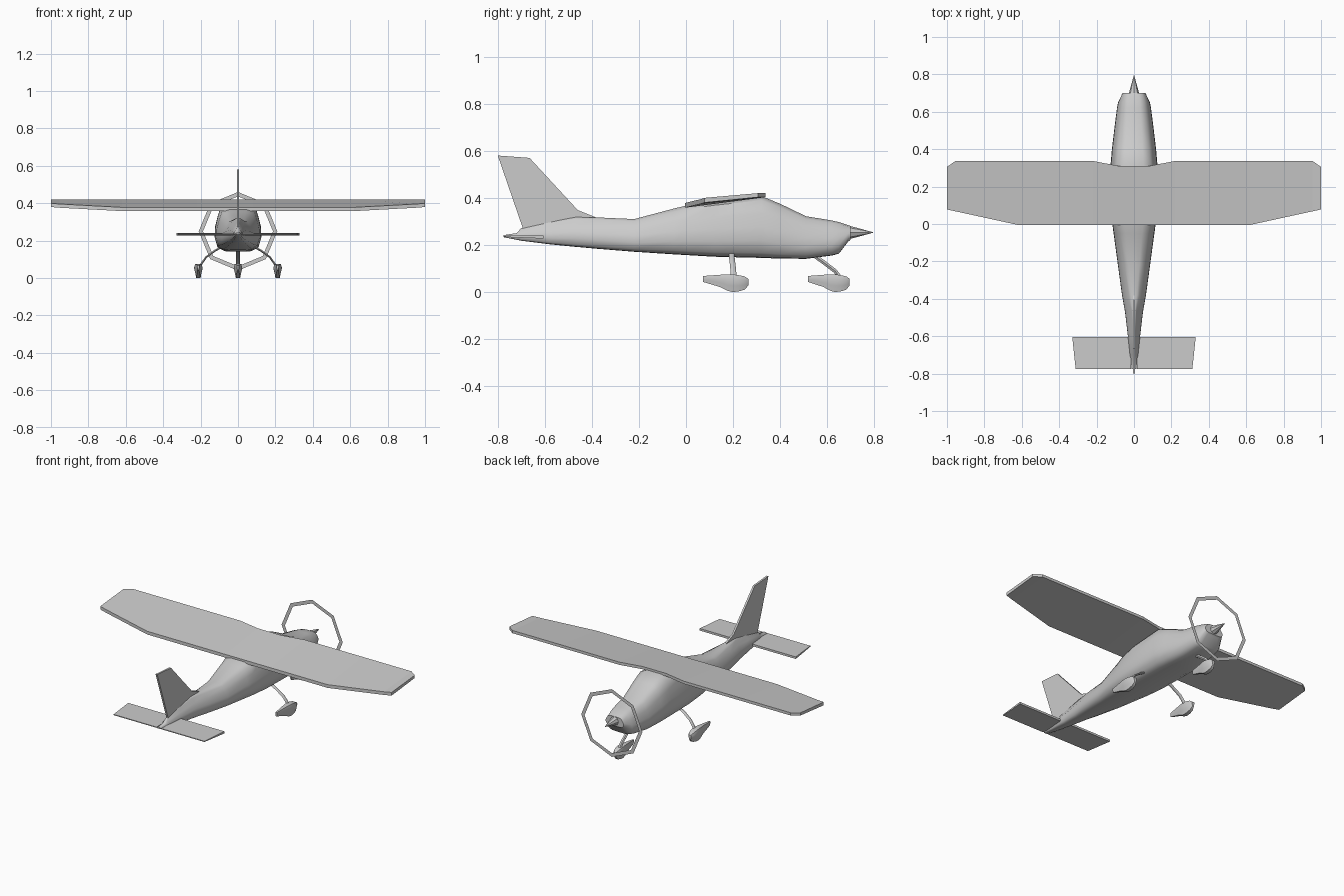
import bpy, bmesh, math
from mathutils import Vector

if "Cube" in bpy.data.objects:
    bpy.data.objects.remove(bpy.data.objects["Cube"])


def finish(name, bm, smooth=None):
    bmesh.ops.recalc_face_normals(bm, faces=bm.faces)
    me = bpy.data.meshes.new(name)
    bm.to_mesh(me)
    bm.free()
    ob = bpy.data.objects.new(name, me)
    bpy.context.collection.objects.link(ob)
    if smooth:
        bpy.ops.object.select_all(action='DESELECT')
        ob.select_set(True)
        bpy.context.view_layer.objects.active = ob
        bpy.ops.object.shade_smooth_by_angle(angle=math.radians(smooth))
    return ob


def loft(name, rings, smooth=None, caps=True):
    bm = bmesh.new()
    rows = [[bm.verts.new(p) for p in r] for r in rings]
    n = len(rows[0])
    for a, b in zip(rows, rows[1:]):
        for i in range(n):
            j = (i + 1) % n
            bm.faces.new((a[i], a[j], b[j], b[i]))
    if caps:
        bm.faces.new(rows[0])
        bm.faces.new(rows[-1])
    return finish(name, bm, smooth)


def section(y, zb, zt, w, half, x0=0):
    """Symmetric ring from half-profile points (fraction of width, fraction of height)."""
    pts = half + [(-u, v) for u, v in reversed(half) if u > 0]
    return [(x0 + u * w, y, zb + v * (zt - zb)) for u, v in pts]


# Fuselage: y, bottom, top, half width, top width ratio
stations = [
    (-0.775, 0.233, 0.242, 0.012, .7), (-0.72, 0.222, 0.25, 0.018, .5),
    (-0.70, 0.218, 0.272, 0.022, .3), (-0.58, 0.203, 0.298, 0.035, .25),
    (-0.47, 0.192, 0.318, 0.048, .25), (-0.38, 0.184, 0.317, 0.064, .45),
    (-0.22, 0.171, 0.31, 0.086, .6), (-0.05, 0.16, 0.355, 0.109, .7),
    (0.0, 0.157, 0.367, 0.116, .75), (0.12, 0.15, 0.385, 0.124, .78),
    (0.32, 0.145, 0.408, 0.125, .72), (0.40, 0.142, 0.375, 0.118, .7),
    (0.51, 0.141, 0.322, 0.105, .68), (0.62, 0.155, 0.304, 0.091, .65),
    (0.65, 0.163, 0.297, 0.085, .65), (0.69, 0.215, 0.284, 0.066, .7),
    (0.70, 0.222, 0.28, 0.062, .7)]
rings = []
for y, zb, zt, w, t in stations:
    half = [(0, 0), (.6, .01), (.88, .08), (1, .28), (.98, .5),
            (.5 + t * .5, .72), (t, .93), (t * .55, 1), (0, 1)]
    rings.append(section(y, zb, zt, w, half[:-1] + [(0.0, 1.0)]))
loft("fuselage", rings, 50)

# Wing: x, leading y, leading top z, trailing y, trailing top z
ribs = [(0.0, 0.31, 0.42, -0.005, 0.378), (0.08, 0.31, 0.42, -0.005, 0.378),
        (0.22, 0.337, 0.42, -0.005, 0.378), (0.62, 0.337, 0.42, -0.005, 0.378),
        (0.955, 0.337, 0.42, 0.068, 0.396), (1.0, 0.305, 0.42, 0.078, 0.4)]
ribs = [(-r[0],) + r[1:] for r in reversed(ribs[1:])] + ribs
loft("wing", [[(x, ly, lz), (x, ty, tz), (x, ty, tz - .02), (x, ly, lz - .017)]
              for x, ly, lz, ty, tz in ribs])

# Tail fin with dorsal fillet
fin = [(-0.37, 0.312), (-0.46, 0.348), (-0.665, 0.57), (-0.80, 0.58),
       (-0.695, 0.275), (-0.70, 0.24), (-0.5, 0.24)]
loft("tail_fin", [[(x, y, z) for y, z in fin] for x in (-0.006, 0.006)])

# Tailplane halves
for s, side in ((-1, "left"), (1, "right")):
    loft("tailplane_" + side,
         [[(s * x, -0.605, .24), (s * xr, -0.775, .239),
           (s * xr, -0.775, .234), (s * x, -0.605, .227)]
          for x, xr in ((0.017, 0.017), (0.33, 0.312))])

# Spinner
loft("spinner", [[(r * math.cos(k * math.pi / 4), y, 0.253 + r * math.sin(k * math.pi / 4))
                  for k in range(8)]
                 for y, r in ((0.695, 0.028), (0.73, 0.019), (0.795, 0.001))], 40)

# Propeller disc rim: flat octagonal ring
bm = bmesh.new()
rims = [[bm.verts.new((r * math.cos(k * math.pi / 4), 0.727, 0.25 + r * math.sin(k * math.pi / 4)))
         for k in range(8)] for r in (0.21, 0.187)]
for i in range(8):
    j = (i + 1) % 8
    bm.faces.new((rims[0][i], rims[0][j], rims[1][j], rims[1][i]))
finish("propeller_rim", bm)


# Wheel fairings: offset y, bottom, top, half width
def fairing(name, x, y0, scale):
    prof = [(0, .043, .068, .006), (.07, .022, .073, .015), (.105, .005, .075, .021),
            (.125, 0, .075, .023), (.15, .002, .072, .023), (.178, .01, .066, .019),
            (.193, .028, .056, .010)]
    half = [(0, 0), (.5, 0), (.72, .35), (1, .72), (.75, 1), (0, 1)]
    loft(name, [section(y0 + y * scale, a, b, w, half, x) for y, a, b, w in prof], 45)


# Struts: flattened tube along a path
def strut(name, path, w, d):
    pts = [Vector(p) for p in path]
    rings = []
    for i, p in enumerate(pts):
        t = (pts[min(i + 1, len(pts) - 1)] - pts[max(i - 1, 0)]).normalized()
        a = Vector((0, 1, 0)) if abs(t.y) < .3 else Vector((1, 0, 0))
        b = t.cross(a).normalized()
        a = b.cross(t)
        rings.append([p + a * w * math.cos(k * math.pi / 3) + b * d * math.sin(k * math.pi / 3)
                      for k in range(6)])
    loft(name, rings, 45)


for s, side in ((-1, "left"), (1, "right")):
    fairing("main_wheel_fairing_" + side, s * 0.212, 0.072, 1)
    strut("main_strut_" + side, [(s * .09, .195, .165), (s * .125, .195, .145), (s * .17, .199, .112),
                                 (s * .193, .202, .08), (s * .207, .203, .055)], .012, .006)
fairing("nose_wheel_fairing", 0, 0.518, .92)
strut("nose_strut", [(0, .53, .165), (0, .58, .13), (0, .635, .088), (0, .655, .06)], .011, .01)
